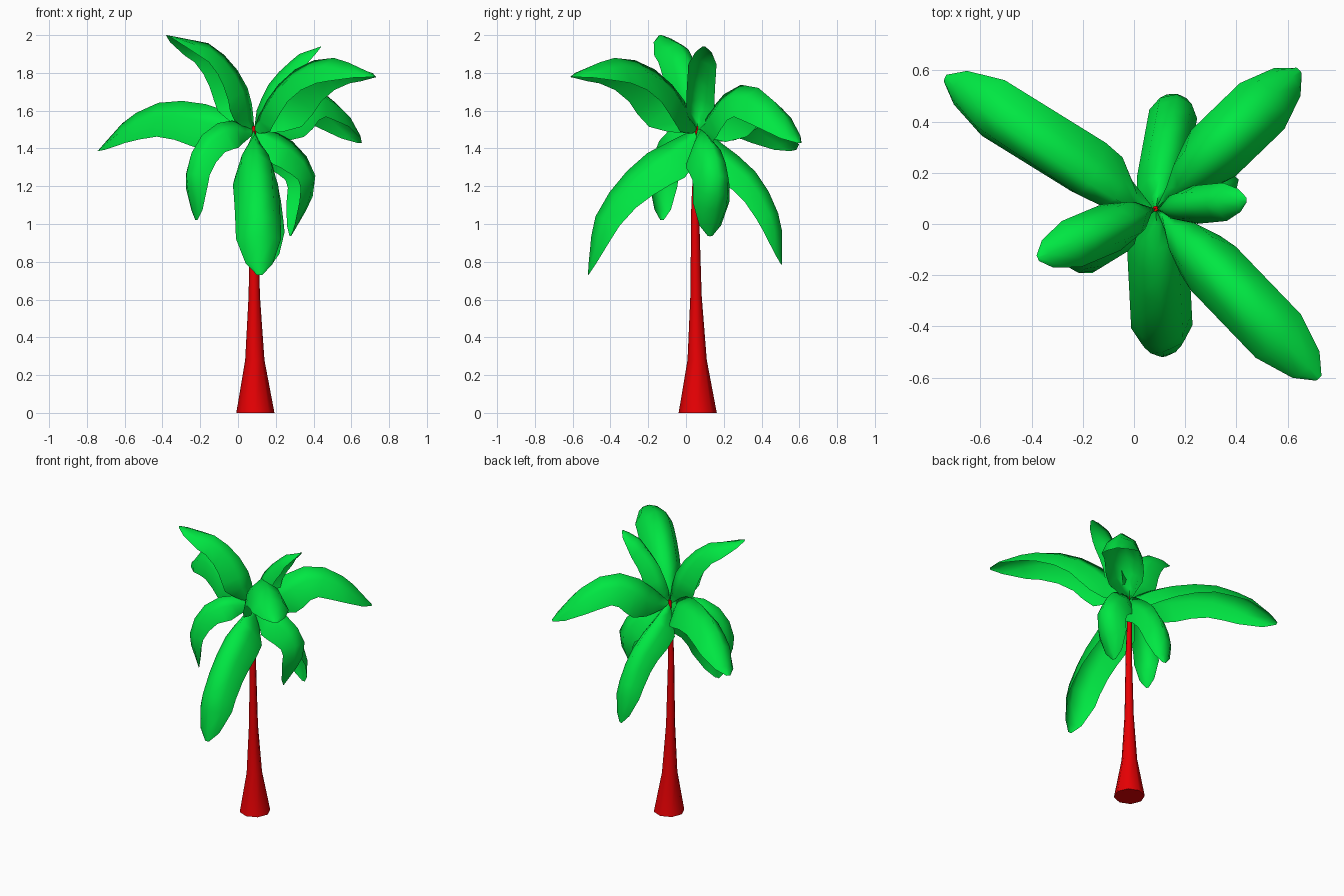
import bpy, bmesh, math
from mathutils import Vector

if "Cube" in bpy.data.objects:
    bpy.data.objects.remove(bpy.data.objects["Cube"], do_unlink=True)

HUB = Vector((0.085, 0.06, 1.5))


def material(name, color):
    mat = bpy.data.materials.new(name)
    mat.use_nodes = True
    mat.diffuse_color = color
    mat.node_tree.nodes["Principled BSDF"].inputs["Base Color"].default_value = color
    return mat


GREEN = material("leaf_green", (0, 0.8, 0.055, 1))
RED = material("trunk_red", (0.8, 0, 0.001, 1))


def interp(table, t):
    """Straight-line lookup in a list of (t, value) pairs."""
    for (a, va), (b, vb) in zip(table, table[1:]):
        if t <= b:
            return va + (vb - va) * (t - a) / (b - a)
    return table[-1][1]


def loft(name, rings, mat, closed, angle):
    """Skin a list of point rings into one object."""
    bm = bmesh.new()
    rows = [[bm.verts.new(p) for p in ring] for ring in rings]
    n = len(rows[0])
    for lo, hi in zip(rows, rows[1:]):
        for i in range(n if closed else n - 1):
            j = (i + 1) % n
            bm.faces.new((lo[i], lo[j], hi[j], hi[i]))
    if closed:
        bm.faces.new(rows[0][::-1])
        bm.faces.new(rows[-1])
    mesh = bpy.data.meshes.new(name)
    bm.to_mesh(mesh)
    bm.free()
    mesh.materials.append(mat)
    obj = bpy.data.objects.new(name, mesh)
    bpy.context.collection.objects.link(obj)
    bpy.ops.object.select_all(action="DESELECT")
    obj.select_set(True)
    bpy.context.view_layer.objects.active = obj
    bpy.ops.object.shade_smooth_by_angle(angle=math.radians(angle))


# Trunk: flared column (x, y, z, radius)
SIDES = 8
trunk = [(0.092, 0.062, 0, 0.101), (0.089, 0.059, 0.28, 0.051), (0.086, 0.053, 0.62, 0.03),
         (0.085, 0.048, 1.1, 0.02), (0.084, 0.06, 1.52, 0.011)]
loft("trunk", [[(x + r * math.cos(math.tau * i / SIDES), y + r * math.sin(math.tau * i / SIDES), z)
                for i in range(SIDES)] for x, y, z, r in trunk], RED, True, 50)

# Shared leaf shape along its length, and its arched section (across, down)
STATIONS = (0, 0.07, 0.17, 0.28, 0.42, 0.56, 0.7, 0.8, 0.94, 1)
WIDTH = [(0, 0.04), (0.17, 0.88), (0.28, 1), (0.8, 1), (0.94, 0.6), (1, 0.12)]
DEPTH = [(0, 0.2), (0.07, 0.65), (0.17, 0.85), (0.28, 0.85), (0.5, 0.7), (0.7, 0.55), (0.8, 0.42), (0.94, 0.15), (1, 0.01)]
SECTION = [(-1, 1), (-0.67, 0.34), (0, 0), (0.67, 0.34), (1, 1)]


def leaf(name, heading, width, spine, roll=0):
    """Arched leaf whose ridge follows (distance, height) points from the hub."""
    out = Vector((*heading, 0)).normalized()
    flat_side = Vector((-out.y, out.x, 0))
    c, s = math.cos(math.radians(roll)), math.sin(math.radians(roll))
    pts = [Vector((0, HUB.z))] + [Vector(p) for p in spine]
    dist = [0]
    for a, b in zip(pts, pts[1:]):
        dist.append(dist[-1] + (b - a).length)
    total = dist[-1]
    rad = [(d / total, p.x) for d, p in zip(dist, pts)]
    hgt = [(d / total, p.y) for d, p in zip(dist, pts)]
    rings = []
    for t in STATIONS:
        a, b = max(t - 0.08, 0), min(t + 0.08, 1)
        tan = Vector((interp(rad, b) - interp(rad, a), interp(hgt, b) - interp(hgt, a))).normalized()
        up = out * -tan.y + Vector((0, 0, tan.x))
        side, normal = flat_side * c - up * s, up * c + flat_side * s
        w, d = width * interp(WIDTH, t) / 2, width * interp(DEPTH, t)
        ridge = Vector((HUB.x, HUB.y, interp(hgt, t))) + out * interp(rad, t) + flat_side * (d * s)
        rings.append([ridge - side * (w * across) - normal * (d * down) for across, down in SECTION])
    loft(name, rings, GREEN, False, 120)


# Long spreading leaves
leaf("leaf_back_right", (-0.815, 0.505), 0.24,
     [(0.07, 1.56), (0.17, 1.61), (0.31, 1.645), (0.47, 1.655), (0.62, 1.635), (0.78, 1.555), (0.97, 1.39)], 15)
leaf("leaf_back_left", (0.555, 0.535), 0.25,
     [(0.06, 1.56), (0.13, 1.63), (0.22, 1.7), (0.34, 1.74), (0.45, 1.73), (0.62, 1.63), (0.78, 1.43)])
leaf("leaf_front_left", (0.635, -0.66), 0.245,
     [(0.06, 1.62), (0.24, 1.79), (0.43, 1.865), (0.62, 1.88), (0.82, 1.83), (0.92, 1.78)])
# Drooping leaves
leaf("leaf_front_droop", (0.03, -0.58), 0.24,
     [(0.06, 1.48), (0.26, 1.38), (0.43, 1.23), (0.54, 1.04), (0.57, 0.9), (0.58, 0.73)])
leaf("leaf_back_droop", (0.085, 0.46), 0.19,
     [(0.06, 1.48), (0.25, 1.34), (0.35, 1.24), (0.43, 1.08), (0.46, 0.945), (0.455, 0.785)])
leaf("leaf_right_droop", (-0.31, -0.19), 0.17,
     [(0.12, 1.55), (0.25, 1.53), (0.35, 1.45), (0.42, 1.315), (0.42, 1.21), (0.36, 1.02)])
leaf("leaf_left_droop", (0.185, 0.065), 0.205,
     [(0.08, 1.5), (0.19, 1.46), (0.26, 1.4), (0.33, 1.315), (0.355, 1.21), (0.31, 1.1), (0.205, 0.935)])
# Upright leaves
leaf("leaf_right_upright", (-0.465, -0.195), 0.195,
     [(0.005, 1.61), (0.04, 1.73), (0.125, 1.86), (0.25, 1.955), (0.5, 2.0)])
leaf("leaf_left_upright", (0.355, 0.035), 0.15,
     [(0.015, 1.61), (0.07, 1.73), (0.145, 1.82), (0.24, 1.9), (0.356, 1.94)])
